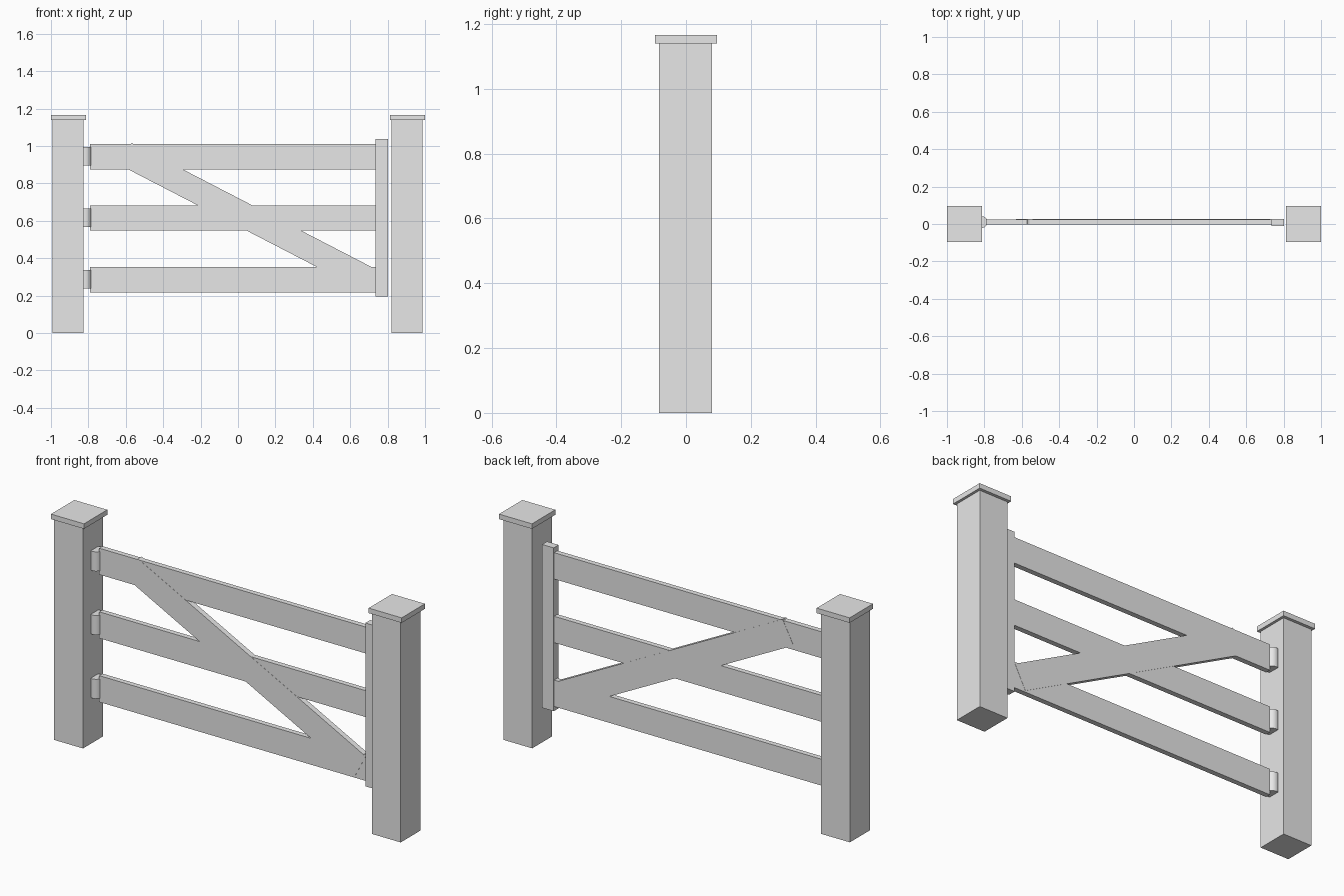
import bpy
import math

cube = bpy.data.objects.get("Cube")
if cube:
    bpy.data.objects.remove(cube, do_unlink=True)

grey = bpy.data.materials.new("plain_grey")
grey.use_nodes = True
grey.diffuse_color = (0.8, 0.8, 0.8, 1)
grey.node_tree.nodes["Principled BSDF"].inputs["Base Color"].default_value = (0.8, 0.8, 0.8, 1)


def box(name, center, size, tilt=0):
    bpy.ops.mesh.primitive_cube_add(size=1, location=center)
    ob = bpy.context.object
    ob.name = name
    ob.scale = size
    bpy.ops.object.transform_apply(location=False, rotation=False, scale=True)
    ob.rotation_euler.y = tilt
    ob.data.materials.append(grey)
    return ob


# Posts with flat caps
for side, x in (("right", -0.906), ("left", 0.906)):
    box(side + "_post", (x - 0.002, -0.002, 0.571), (0.165, 0.163, 1.142))
    box(side + "_post_cap", (x, 0, 1.153), (0.188, 0.19, 0.026))

# Three rails, each on a round hinge
for level, z in (("bottom", 0.286), ("middle", 0.615), ("top", 0.943)):
    box(level + "_rail", (-0.02, 0.011, z), (1.54, 0.027, 0.136))
    bpy.ops.mesh.primitive_cylinder_add(vertices=12, radius=0.032, depth=0.1,
                                        location=(-0.815, 0.01, z + 0.002))
    hinge = bpy.context.object
    hinge.name = level + "_hinge"
    hinge.data.materials.append(grey)
    bpy.ops.object.shade_smooth_by_angle(angle=math.radians(40))

# Upright stile at the free end and diagonal brace
box("end_stile", (0.768, 0.008, 0.616), (0.066, 0.04, 0.842))
box("diagonal_brace", (0.05, 0.011, 0.621), (1.463, 0.029, 0.134), math.radians(27.35))
